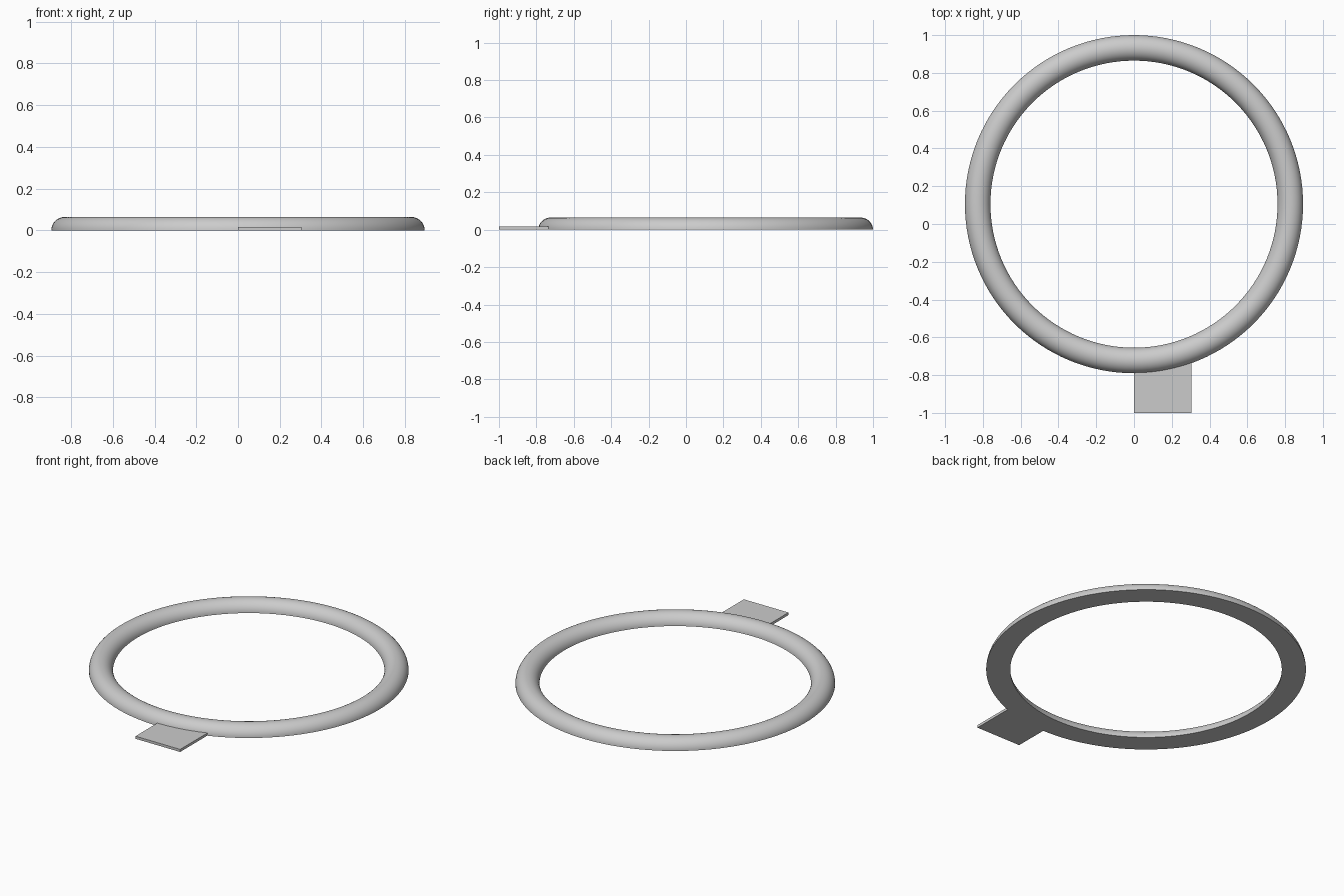
import bpy, bmesh, math

if "Cube" in bpy.data.objects:
    bpy.data.objects.remove(bpy.data.objects["Cube"])

CY = 0.105            # ring centre along y
MID, HALF_W, HEIGHT = 0.8275, 0.0675, 0.065
SEGS, ARC = 128, 20

grey = bpy.data.materials.new("light_grey")
grey.diffuse_color = (0.6, 0.6, 0.6, 1)
grey.use_nodes = True
grey.node_tree.nodes["Principled BSDF"].inputs["Base Color"].default_value = grey.diffuse_color


def finish(name, bm):
    bmesh.ops.recalc_face_normals(bm, faces=bm.faces)
    mesh = bpy.data.meshes.new(name)
    bm.to_mesh(mesh)
    bm.free()
    mesh.materials.append(grey)
    obj = bpy.data.objects.new(name, mesh)
    bpy.context.collection.objects.link(obj)
    return obj


# Ring: half-round section with a flat underside, swept round a circle
bm = bmesh.new()
loops = []
for i in range(SEGS):
    a = 2 * math.pi * i / SEGS
    loop = []
    for j in range(ARC + 1):
        t = math.pi * j / ARC
        r = MID + HALF_W * math.cos(t)
        loop.append(bm.verts.new((r * math.cos(a), CY + r * math.sin(a),
                                  HEIGHT * math.sin(t))))
    loops.append(loop)
for i in range(SEGS):
    p, q = loops[i], loops[(i + 1) % SEGS]
    for j in range(ARC + 1):
        k = (j + 1) % (ARC + 1)
        bm.faces.new((p[j], q[j], q[k], p[k]))
ring = finish("ring", bm)
bpy.context.view_layer.objects.active = ring
ring.select_set(True)
bpy.ops.object.shade_smooth_by_angle(angle=math.radians(40))

# Tab: thin plate whose rear edge follows the outside of the ring
TAB_W, TAB_T, STEPS = 0.305, 0.016, 8
bm = bmesh.new()


def outline(radius, z):
    pts = [(0, -1), (TAB_W, -1)]
    for i in range(STEPS + 1):
        x = TAB_W * (1 - i / STEPS)
        pts.append((x, CY - math.sqrt(radius ** 2 - x ** 2)))
    return [bm.verts.new((x, y, z)) for x, y in pts]


low = outline(MID + HALF_W - 0.0005, 0)
high = outline(MID + HALF_W - 0.004, TAB_T)
bm.faces.new(low[::-1])
bm.faces.new(high)
for i in range(len(low)):
    k = (i + 1) % len(low)
    bm.faces.new((low[i], low[k], high[k], high[i]))
finish("tab", bm)
